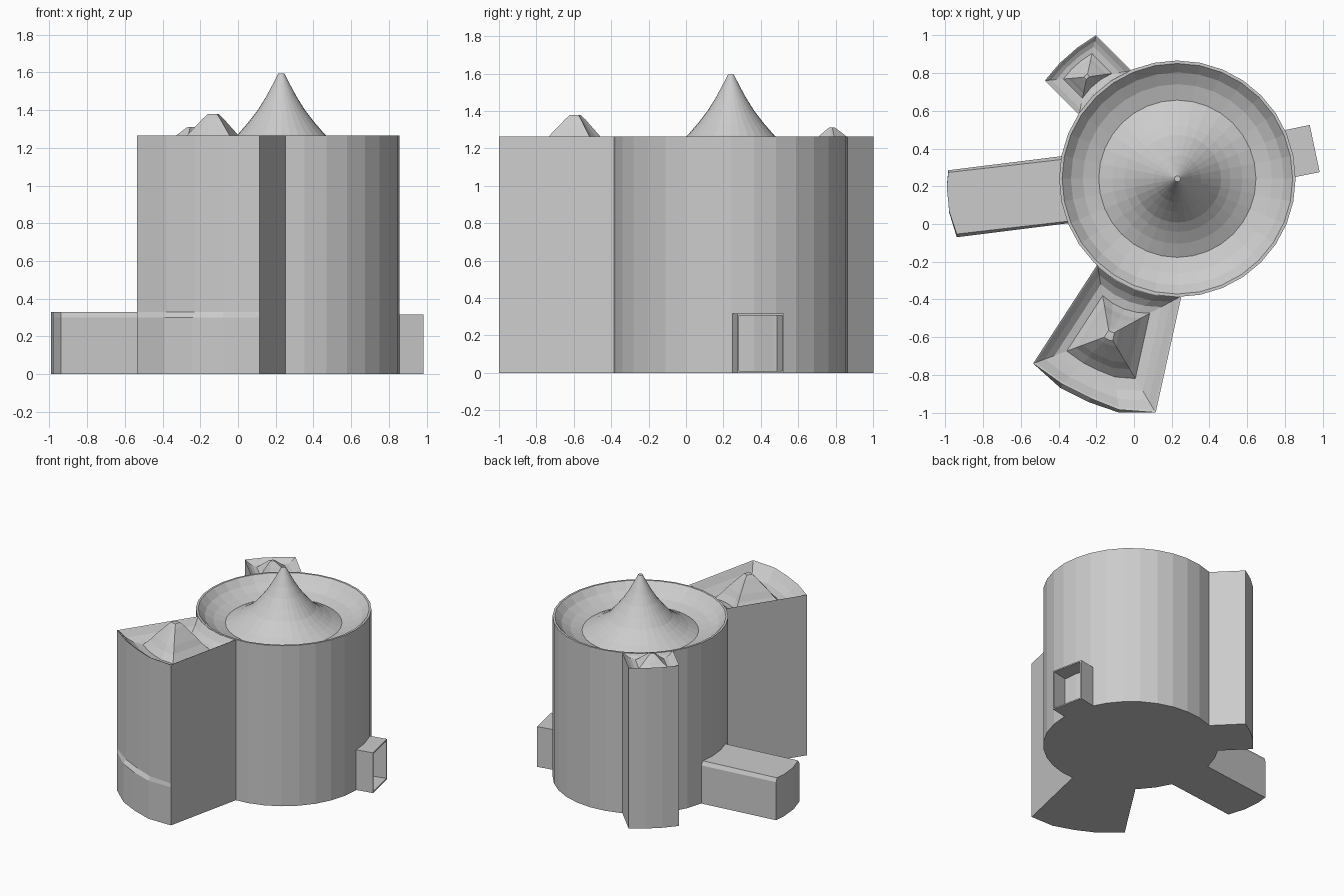
import bpy, bmesh
from math import sin, cos, radians
from mathutils import Vector

cube = bpy.data.objects.get("Cube")
if cube:
    bpy.data.objects.remove(cube, do_unlink=True)

grey = bpy.data.materials.new("plain_grey")
grey.use_nodes = True
colour = (0.6, 0.6, 0.6, 1)
grey.diffuse_color = colour
grey.node_tree.nodes["Principled BSDF"].inputs["Base Color"].default_value = colour

CENTRE = Vector((0.23, 0.24))
RADIUS = 0.627
TOP = 1.265


def arc(r, start, end, steps):
    """Points on an arc around the tower axis, in degrees."""
    angles = [radians(start + (end - start) * i / steps) for i in range(steps + 1)]
    return [CENTRE + Vector((cos(a), sin(a))) * r for a in angles]


def scaled(points, centre, sx, sy):
    c = Vector(centre)
    return [Vector((c.x + (p[0] - c.x) * sx, c.y + (p[1] - c.y) * sy)) for p in points]


def loft(name, layers, recess=None):
    """Skin a stack of (outline, height) layers and cap both ends."""
    bm = bmesh.new()
    rings = [[bm.verts.new((p[0], p[1], z)) for p in pts] for pts, z in layers]
    for low, high in zip(rings, rings[1:]):
        for i in range(len(low)):
            j = (i + 1) % len(low)
            bm.faces.new((low[i], low[j], high[j], high[i]))
    bm.faces.new(rings[0])
    bm.faces.new(rings[-1])
    bmesh.ops.recalc_face_normals(bm, faces=bm.faces)
    if recess:
        # hollow out the face that looks furthest along the given direction
        face = max(bm.faces, key=lambda f: f.normal.dot(recess))
        bmesh.ops.inset_region(bm, faces=[face], thickness=0.014)
        pushed = bmesh.ops.extrude_discrete_faces(bm, faces=[face])["faces"][0]
        bmesh.ops.translate(bm, verts=pushed.verts, vec=-recess)
    mesh = bpy.data.meshes.new(name)
    bm.to_mesh(mesh)
    bm.free()
    mesh.materials.append(grey)
    obj = bpy.data.objects.new(name, mesh)
    bpy.context.collection.objects.link(obj)
    return obj


def roofed(name, outline, peak, profile, height=1.0, foot=None):
    """Walls with a sunken gutter roof that sweeps up to a peak."""
    layers = foot or [(outline, 0)]
    layers += [(scaled(outline, peak, s, s), TOP + h * height) for s, h in profile]
    return loft(name, layers)


# Main round tower with dished rim and concave spire
tower_roof = [(1, 0), (0.975, 0), (0.9, -0.05), (0.8, -0.085), (0.665, -0.11),
              (0.55, -0.075), (0.45, -0.035), (0.37, 0.005), (0.28, 0.07),
              (0.2, 0.135), (0.13, 0.205), (0.07, 0.275), (0.025, 0.33)]
roofed("round_tower", arc(RADIUS, 0, 360, 32)[:-1], CENTRE, tower_roof)

wing_roof = [(1, 0), (0.97, -0.005), (0.85, -0.05), (0.72, -0.08), (0.56, -0.09),
             (0.44, -0.045), (0.35, 0), (0.22, 0.055), (0.14, 0.09), (0.07, 0.115)]

# Large front wing, its outer wall set back slightly above the base
inner = arc(0.622, 272, 227, 4)
base = [(-0.535, -0.74), (-0.39, -0.87), (-0.24, -0.945), (-0.08, -1), (0.115, -1)]
upper = [(-0.535, -0.74), (-0.38, -0.85), (-0.23, -0.925), (-0.08, -0.985), (0.115, -1)]
roofed("front_wing", inner + upper, (-0.13, -0.59), wing_roof,
       foot=[(inner + base, 0), (inner + base, 0.3), (inner + upper, 0.33)])

# Slim back turret
turret = arc(0.622, 147, 113, 3) + arc(0.875, 119.5, 143.5, 3)
roofed("back_turret", turret, (-0.25, 0.78), wing_roof, 0.4)

# Long low side annex with softened top edges
annex = [(-0.3, 0.37), (-0.985, 0.285), (-0.993, 0.2), (-0.98, 0.06),
         (-0.94, -0.07), (-0.3, 0.01)]
loft("side_annex", [(annex, 0), (annex, 0.3),
                    (scaled(annex, (0, 0.14), 1, 0.92), 0.33)])

# Small open doorway
porch = [(0.76, 0.49), (0.76, 0.23), (0.985, 0.275), (0.932, 0.525)]
loft("doorway", [(porch, 0), (porch, 0.317)], Vector((0.125, 0.028, 0)))
